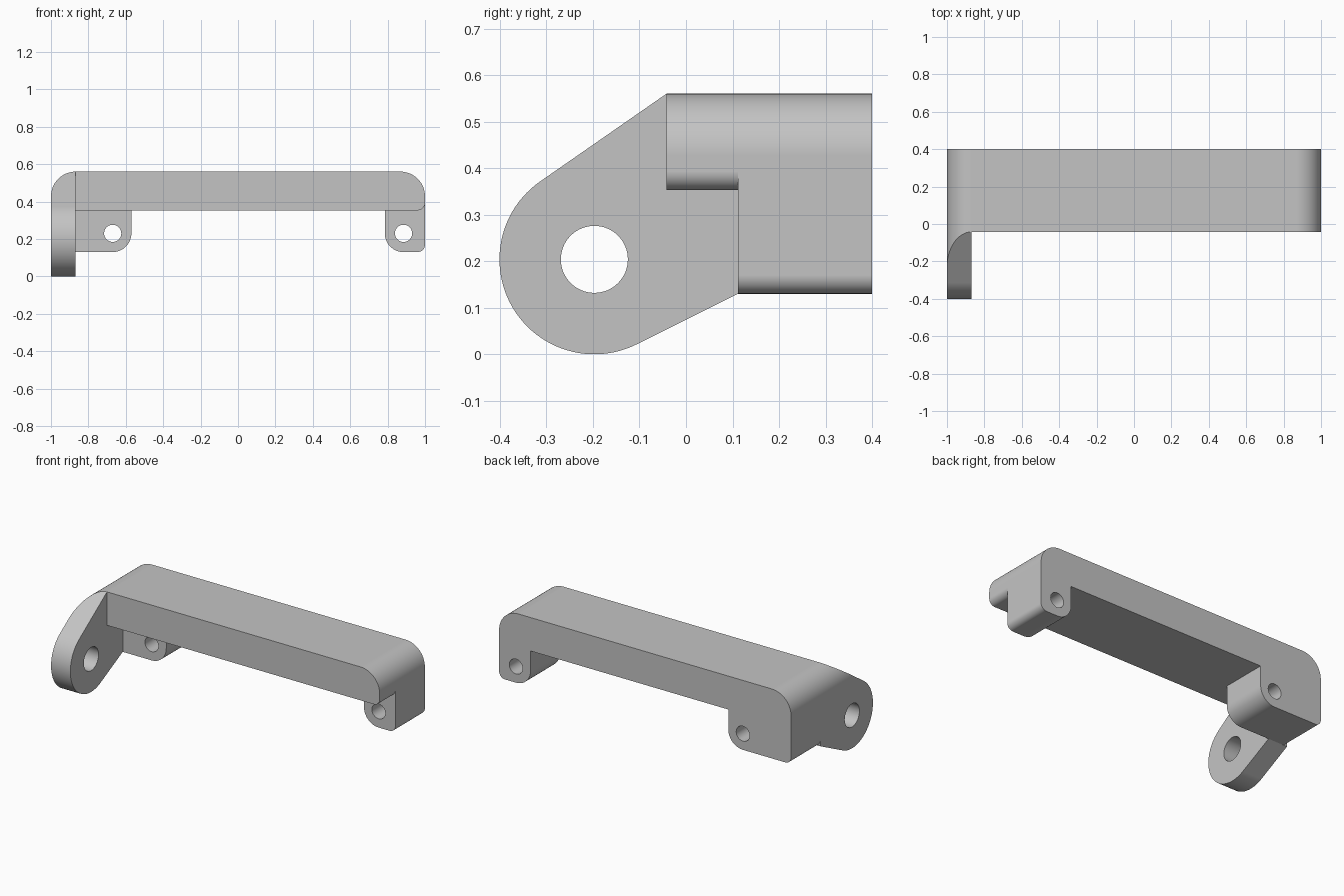
import bpy
import bmesh
import math

if "Cube" in bpy.data.objects:
    bpy.data.objects.remove(bpy.data.objects["Cube"])

BAR_Z, TOP_Z, LUG_Z = 0.353, 0.56, 0.13
FRONT_Y, STEP_Y, BACK_Y = -0.042, 0.112, 0.4
ARM_X = -0.868
BIG_R, SMALL_R, LUG_R = 0.132, 0.04, 0.1
HOLE_Z = LUG_Z + LUG_R

grey = bpy.data.materials.new("light grey")
grey.use_nodes = True
colour = (0.55, 0.55, 0.55, 1)
grey.diffuse_color = colour
grey.node_tree.nodes["Principled BSDF"].inputs["Base Color"].default_value = colour


def arc(cx, cy, r, start, end, steps):
    return [(cx + r * math.cos(start + (end - start) * i / steps),
             cy + r * math.sin(start + (end - start) * i / steps))
            for i in range(steps + 1)]


def rounded(corners):
    """Outline from right-angled corners (u, v, radius)."""
    pts = []
    n = len(corners)
    for i, (u, v, r) in enumerate(corners):
        if r == 0:
            pts.append((u, v))
            continue
        pu, pv, _ = corners[i - 1]
        nu, nv, _ = corners[(i + 1) % n]
        la, lb = math.hypot(pu - u, pv - v), math.hypot(nu - u, nv - v)
        a = ((pu - u) / la * r, (pv - v) / la * r)
        b = ((nu - u) / lb * r, (nv - v) / lb * r)
        for k in range(17):
            t = math.pi / 2 * k / 16
            s, c = 1 - math.sin(t), 1 - math.cos(t)
            pts.append((u + a[0] * s + b[0] * c, v + a[1] * s + b[1] * c))
    return pts


def prism(name, pts, axis, lo, hi):
    """Extrude an outline: (x, z) along y, or (y, z) along x."""
    bm = bmesh.new()

    def place(p, d):
        return (p[0], d, p[1]) if axis == "y" else (d, p[0], p[1])
    rings = [[bm.verts.new(place(p, d)) for p in pts] for d in (lo, hi)]
    for ring in rings:
        bm.faces.new(ring)
    for i in range(len(pts)):
        j = (i + 1) % len(pts)
        bm.faces.new((rings[0][i], rings[0][j], rings[1][j], rings[1][i]))
    bmesh.ops.recalc_face_normals(bm, faces=bm.faces[:])
    mesh = bpy.data.meshes.new(name)
    bm.to_mesh(mesh)
    bm.free()
    mesh.materials.append(grey)
    obj = bpy.data.objects.new(name, mesh)
    bpy.context.collection.objects.link(obj)
    return obj


def activate(obj):
    bpy.ops.object.select_all(action="DESELECT")
    obj.select_set(True)
    bpy.context.view_layer.objects.active = obj


def combine(obj, tool, operation="DIFFERENCE"):
    activate(obj)
    mod = obj.modifiers.new("cut", "BOOLEAN")
    mod.solver = "EXACT"
    mod.operation = operation
    mod.object = tool
    bpy.ops.object.modifier_apply(modifier=mod.name)
    bpy.data.objects.remove(tool)


def finish(obj):
    activate(obj)
    bpy.ops.object.shade_smooth_by_angle()
    mod = obj.modifiers.new("flat faces", "WEIGHTED_NORMAL")
    mod.keep_sharp = True


# Long bar with a lug under each end
bracket = prism("bracket", rounded([
    (-1, TOP_Z, BIG_R), (1, TOP_Z, BIG_R),
    (1, LUG_Z, SMALL_R), (0.785, LUG_Z, LUG_R),
    (0.785, BAR_Z, 0), (-0.57, BAR_Z, 0),
    (-0.57, LUG_Z, LUG_R), (-1, LUG_Z, SMALL_R)]), "y", FRONT_Y, BACK_Y)

# Step that clears the lugs from the front, leaving a rounded lower bar edge
step = arc(1 - SMALL_R, BAR_Z + SMALL_R, SMALL_R, -math.pi / 2, 0, 16)
combine(bracket, prism("step_cutter", [(-1.2, 0), (-1.2, BAR_Z)] + step
                       + [(1.2, BAR_Z + SMALL_R), (1.2, 0)], "y", -0.3, STEP_Y))

# Screw holes through the lugs
for x in (-0.67, 0.885):
    hole = arc(x, HOLE_Z, 0.046, 0, 2 * math.pi, 48)[:-1]
    combine(bracket, prism("hole_cutter", hole, "y", 0, 0.6))
finish(bracket)

# Pivot arm: disc joined by tangents to the bar's front edge and the lug
PIVOT_Y, PIVOT_Z, PIVOT_R = -0.197, 0.204, 0.204


def tangent(y, z, side):
    dy, dz = y - PIVOT_Y, z - PIVOT_Z
    return math.atan2(dz, dy) + side * math.acos(PIVOT_R / math.hypot(dy, dz))


upper = tangent(FRONT_Y, TOP_Z, 1)
lower = tangent(STEP_Y, LUG_Z, -1) + 2 * math.pi
outline = arc(PIVOT_Y, PIVOT_Z, PIVOT_R, upper, lower, 48)
outline += [(STEP_Y, LUG_Z), (STEP_Y, BAR_Z), (FRONT_Y, BAR_Z), (FRONT_Y, TOP_Z)]
pivot_arm = prism("pivot_arm", outline, "x", -1.1, ARM_X)

# Round the arm's outer top edge to follow the bar
envelope = rounded([(-1, TOP_Z, BIG_R), (-0.5, TOP_Z, 0), (-0.5, -0.1, 0), (-1, -0.1, 0)])
combine(pivot_arm, prism("envelope", envelope, "y", -0.6, 0.5), "INTERSECT")

# Pivot hole
pivot = arc(PIVOT_Y, PIVOT_Z, 0.072, 0, 2 * math.pi, 64)[:-1]
combine(pivot_arm, prism("pivot_cutter", pivot, "x", -1.3, -0.6))
finish(pivot_arm)
